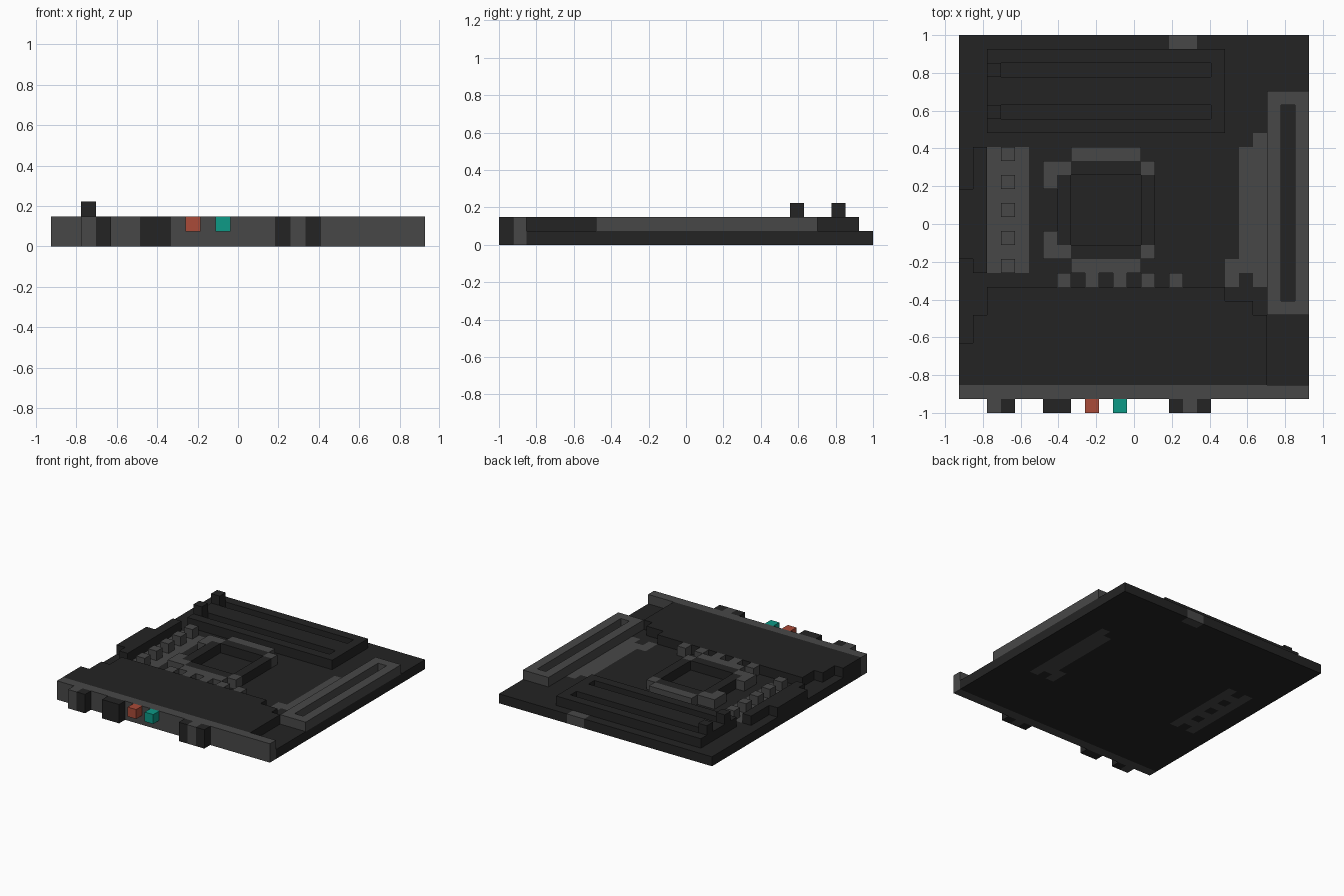
import bpy
import bmesh

if "Cube" in bpy.data.objects:
    bpy.data.objects.remove(bpy.data.objects["Cube"], do_unlink=True)

U = 2 / 27            # size of one block
COLS, ROWS = 25, 27   # columns run left to right in x, rows run back to front


def material(name, rgb):
    m = bpy.data.materials.new(name)
    m.use_nodes = True
    m.diffuse_color = (*rgb, 1)
    bsdf = next(n for n in m.node_tree.nodes if n.type == 'BSDF_PRINCIPLED')
    bsdf.inputs["Base Color"].default_value = (*rgb, 1)
    bsdf.inputs["Roughness"].default_value = 0.8
    return m


DARK = material("charcoal", (0.0176, 0.0176, 0.0176))
GREY = material("grey", (0.064, 0.064, 0.064))
RED = material("brick_red", (0.40, 0.070, 0.040))
TEAL = material("teal", (0.004, 0.320, 0.238))


def cells(*rects):
    """Blocks covered by (first col, last col, first row, last row) rectangles."""
    return {(c, r) for c0, c1, r0, r1 in rects
            for c in range(c0, c1 + 1) for r in range(r0, r1 + 1)}


def part(name, mat, blocks, z0, z1):
    """Extrude a set of blocks into one closed solid between two block levels."""
    bm = bmesh.new()
    verts = {}

    def vert(c, r, z):
        if (c, r, z) not in verts:
            verts[c, r, z] = bm.verts.new(((c - COLS / 2) * U, (ROWS / 2 - r) * U, z * U))
        return verts[c, r, z]

    for c, r in sorted(blocks):
        ring = [(c, r + 1), (c + 1, r + 1), (c + 1, r), (c, r)]
        neighbours = [(c, r + 1), (c + 1, r), (c, r - 1), (c - 1, r)]
        bm.faces.new([vert(*p, z1) for p in ring])
        bm.faces.new([vert(*p, z0) for p in reversed(ring)])
        for i, n in enumerate(neighbours):
            if n not in blocks:
                a, b = ring[i], ring[(i + 1) % 4]
                bm.faces.new([vert(*a, z0), vert(*b, z0), vert(*b, z1), vert(*a, z1)])
    # Merge the coplanar block faces
    bmesh.ops.dissolve_limit(bm, angle_limit=0.01, verts=bm.verts[:], edges=bm.edges[:])
    mesh = bpy.data.meshes.new(name)
    bm.to_mesh(mesh)
    bm.free()
    mesh.materials.append(mat)
    obj = bpy.data.objects.new(name, mesh)
    bpy.context.collection.objects.link(obj)
    return obj


# Circuit board with grey pieces set flush into it
choke_rows = range(8, 17, 2)
choke_cells = {(3, r) for r in choke_rows}
power_base = cells((2, 4, 8, 16)) - choke_cells
chip_plate = cells((21, 21, 7, 17), (20, 20, 8, 16), (19, 19, 16, 17))
back_tab = cells((15, 16, 0, 0))
board = cells((0, 24, 0, 24)) - power_base - chip_plate - back_tab
part("circuit_board", DARK, board, 0, 1)
part("power_base", GREY, power_base, 0, 1)
part("chip_plate", GREY, chip_plate, 0, 1)
part("back_tab", GREY, back_tab, 0, 1)

# Row of power chokes
for i, r in enumerate(choke_rows):
    part(f"choke_{i + 1}", GREY, cells((3, 3, r, r)), 1, 2)

# Side heatsink
part("side_heatsink", DARK, cells((1, 1, 8, 16), (0, 0, 11, 15)), 1, 2)

# Processor socket: dark inner ring and grey outer clamps
part("socket_ring", DARK,
     cells((8, 12, 9, 9), (8, 12, 15, 15), (7, 7, 10, 14), (13, 13, 10, 14)), 1, 2)
part("socket_clamp", GREY,
     cells((8, 12, 8, 8), (6, 7, 9, 9), (13, 13, 9, 9), (6, 6, 10, 10),
           (6, 6, 14, 14), (6, 7, 15, 15), (13, 13, 15, 15), (8, 12, 16, 16)), 1, 2)

# Small capacitors in front of the socket
for i, c in enumerate(range(7, 16, 2)):
    part(f"capacitor_{i + 1}", GREY, cells((c, c, 17, 17)), 1, 2)

# Front cover with stepped ends, and the grey front panel
part("front_cover", DARK,
     cells((2, 18, 18, 18), (2, 20, 19, 19), (1, 21, 20, 21), (0, 21, 22, 24)), 1, 2)
part("front_panel", GREY, cells((0, 24, 25, 25)), 0, 2)

# Long side connector with a slot
part("side_connector", GREY, cells((22, 24, 4, 19)) - cells((23, 23, 5, 18)), 1, 2)

# Rear slot block with two slots and raised latches
slots = cells((3, 17, 2, 2), (3, 17, 5, 5))
part("slot_block", DARK, cells((2, 18, 1, 6)) - slots, 1, 2)
for name, r in (("rear", 2), ("front", 5)):
    part(f"{name}_slot_latch", DARK, cells((2, 2, r, r)), 2, 3)

# Ports on the front panel: name, colour, first col, last col, bottom level
ports = [("outer_port_grey", GREY, 2, 2, 0), ("outer_port_dark", DARK, 3, 3, 0),
         ("wide_port", DARK, 6, 7, 0), ("red_port", RED, 9, 9, 1),
         ("teal_port", TEAL, 11, 11, 1), ("audio_port_right", DARK, 15, 15, 0),
         ("audio_port_middle", GREY, 16, 16, 0), ("audio_port_left", DARK, 17, 17, 0)]
for name, mat, c0, c1, z0 in ports:
    part(name, mat, cells((c0, c1, 26, 26)), z0, 2)
